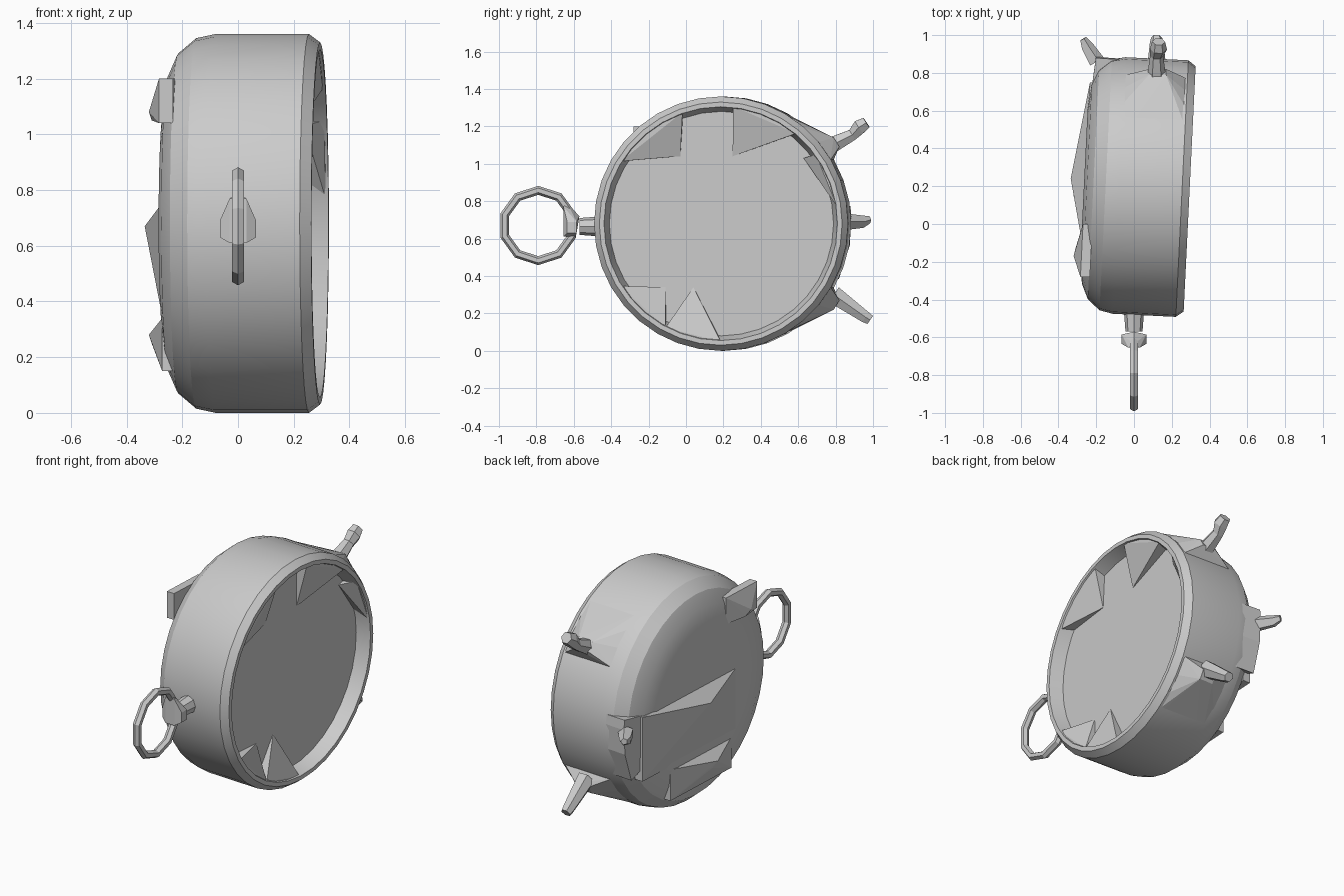
import bpy, bmesh, math
from mathutils import Vector, Matrix

if "Cube" in bpy.data.objects:
    bpy.data.objects.remove(bpy.data.objects["Cube"])

CY, CZ, R = 0.2, 0.68, 0.68
TILT = Matrix.Translation((0, CY, CZ)) @ Matrix.Rotation(math.radians(-2.8), 4, 'Z')


def finish(bm, name):
    bmesh.ops.recalc_face_normals(bm, faces=bm.faces)
    me = bpy.data.meshes.new(name)
    bm.to_mesh(me)
    bm.free()
    ob = bpy.data.objects.new(name, me)
    bpy.context.collection.objects.link(ob)
    return ob


def hull(name, pts):
    bm = bmesh.new()
    for p in pts:
        bm.verts.new(p)
    res = bmesh.ops.convex_hull(bm, input=bm.verts)
    junk = {g for g in res["geom_interior"] + res["geom_unused"]
            if isinstance(g, bmesh.types.BMVert) and g.is_valid}
    bmesh.ops.delete(bm, geom=list(junk), context='VERTS')
    return finish(bm, name)


def on_case(x, r, deg):
    a = math.radians(deg)
    return TILT @ Vector((x, r * math.cos(a), r * math.sin(a)))


def tube(name, rings, n=6):
    """Straight or bent stick through (point, radius) stations."""
    bm = bmesh.new()
    d = (Vector(rings[-1][0]) - Vector(rings[0][0])).normalized()
    u = Vector((1, 0, 0))
    u = (u - d * u.dot(d)).normalized()
    v = d.cross(u)
    loops = [[bm.verts.new(Vector(p) + r * (u * math.cos(k * math.tau / n) + v * math.sin(k * math.tau / n)))
              for k in range(n)] for p, r in rings]
    for a, b in zip(loops, loops[1:]):
        for k in range(n):
            bm.faces.new((a[k], a[(k + 1) % n], b[(k + 1) % n], b[k]))
    bm.faces.new(loops[0])
    bm.faces.new(loops[-1])
    return finish(bm, name)


# Round case: lathed profile with domed back and recessed dial
profile = [(-0.265, 0), (-0.265, 0.42), (-0.25, 0.53), (-0.215, 0.61), (-0.15, 0.665), (-0.08, 0.68),
           (0.255, 0.68), (0.295, 0.65), (0.295, 0.625), (0.215, 0.6), (0.215, 0)]
bm = bmesh.new()
vs = [bm.verts.new((x, r, 0)) for x, r in profile]
es = [bm.edges.new(e) for e in zip(vs, vs[1:])]
bmesh.ops.spin(bm, geom=vs + es, axis=(1, 0, 0), cent=(0, 0, 0), angle=math.tau, steps=36)
bmesh.ops.remove_doubles(bm, verts=bm.verts, dist=0.0005)
bmesh.ops.transform(bm, matrix=TILT, verts=bm.verts)
case = finish(bm, "case")
bpy.context.view_layer.objects.active = case
case.select_set(True)
bpy.ops.object.shade_smooth_by_angle(angle=math.radians(25))

# Sloped fillers between rim and dial: start, end angle and inner corner (y, z)
for i, (a0, a1, y, z) in enumerate([(109, 148, -0.02, 1.04), (212, 242, -0.1, 0.34),
                                    (242, 270, 0.05, 0.34), (50, 84, 0.26, 1.04),
                                    (8, 36, 0.64, 1.03)]):
    pts = [TILT @ Vector((0.216, y - CY, z - CZ))]
    for k in range(5):
        a = a0 + (a1 - a0) * k / 4
        pts += [on_case(0.285, 0.63, a), on_case(0.2, 0.63, a)]
    hull(f"dial_filler_{i}", pts)

# Faceted bumps on the back: apex, then y and z extents of the base
for i, (apex, y0, y1, z0, z1) in enumerate([
        ((-0.32, -0.17, 1.08), -0.28, 0.0, 1.04, 1.2),
        ((-0.335, 0.24, 0.67), -0.1, 0.75, 0.36, 0.75),
        ((-0.32, 0.15, 0.28), -0.05, 0.5, 0.15, 0.34)]):
    base = [(-0.26 + 0.049 * (y - CY), y, z) for y in (y0, y1) for z in (z0, z1)]
    inner = [(x + 0.05, y, z) for x, y, z in base]
    hull(f"back_bump_{i}", base + inner + [apex, (apex[0] + 0.01, apex[1] + 0.04, apex[2] - 0.03)])

# Webs joining the case to the two feet
for nm, s in (("upper", 1), ("lower", -1)):
    root = [(x, 0.79 + dy, CZ + s * (0.41 + dz)) for x in (0.08, 0.17) for dy, dz in ((0, 0.05), (0.03, 0))]
    arc = [on_case(x, 0.675, s * a) for x in (-0.08, 0.25) for a in (30, 40, 50, 60, 68)]
    hull(nm + "_foot_web", root + arc)

# Feet
tube("upper_foot", [((0.12, 0.78, 1.10), 0.05), ((0.12, 0.89, 1.155), 0.035),
                    ((0.13, 0.925, 1.195), 0.045), ((0.13, 0.965, 1.22), 0.035)])
tube("lower_foot", [((0.12, 0.79, 0.30), 0.055), ((0.12, 0.96, 0.18), 0.036), ((0.12, 0.985, 0.165), 0.03)])
hull("rear_foot_web", [on_case(x, r, a) for a in (-26, -10, 3, 8) for x, r in ((-0.235, 0.675), (0.0, 0.67), (-0.25, 0.5))])
tube("rear_foot", [((-0.2, 0.86, 0.69), 0.045), ((-0.25, 0.94, 0.69), 0.035), ((-0.27, 0.98, 0.70), 0.02)], 5)

# Stem, knob and hanging ring
tube("stem", [((0, -0.44, 0.665), 0.055), ((0, -0.57, 0.665), 0.045)], 8)
hull("stem_knob", [(0.03 * c, -0.655, z) for c in (-1, 1) for z in (0.61, 0.77)]
     + [(0.065 * c, y, z) for c in (-1, 1) for y in (-0.635, -0.585) for z in (0.63, 0.69)]
     + [(0, -0.59, 0.61), (0, -0.635, 0.79), (0, -0.57, 0.72)])
bpy.ops.mesh.primitive_torus_add(major_segments=10, minor_segments=6, major_radius=0.188, minor_radius=0.024,
                                 location=(0, -0.79, 0.67), rotation=(0, math.pi / 2, 0))
bpy.context.object.name = "hanging_ring"
